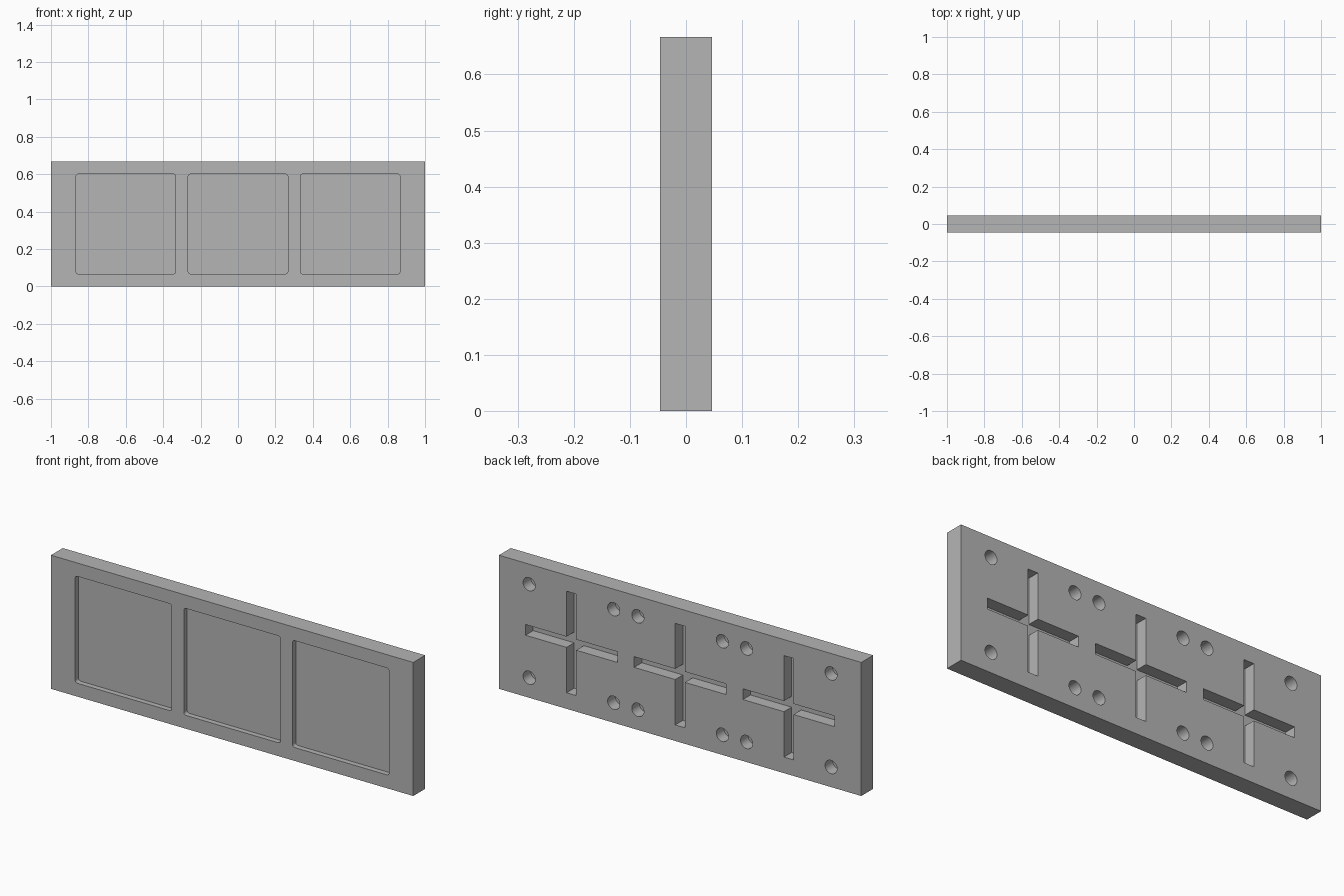
import bpy, bmesh, math

if "Cube" in bpy.data.objects:
    bpy.data.objects.remove(bpy.data.objects["Cube"], do_unlink=True)

WIDTH, HEIGHT, THICK = 2.0, 2 / 3, 0.0933
FRONT, BACK = -THICK / 2, THICK / 2
MID = HEIGHT / 2
PITCH = 0.6
POCKET_DEPTH, BACK_DEPTH = 0.0267, 0.06
CLEAR = 0.05  # how far cutters stick out of the plate

grey = bpy.data.materials.new("plain grey")
grey.use_nodes = True
colour = (0.46, 0.46, 0.46, 1)
grey.diffuse_color = colour
grey.node_tree.nodes["Principled BSDF"].inputs["Base Color"].default_value = colour


def rounded_square(half, radius, steps=6):
    points = []
    for quarter, (sx, sz) in enumerate([(1, 1), (-1, 1), (-1, -1), (1, -1)]):
        for i in range(steps + 1):
            a = (quarter + i / steps) * math.pi / 2
            points.append((sx * (half - radius) + radius * math.cos(a),
                           sz * (half - radius) + radius * math.sin(a)))
    return points


def circle(radius, sides=32):
    return [(radius * math.cos(math.tau * i / sides),
             radius * math.sin(math.tau * i / sides)) for i in range(sides)]


def cross(reach, half):
    arm = [(reach, -half), (reach, half), (half, half)]
    points = []
    for _ in range(4):
        points += arm
        arm = [(-z, x) for x, z in arm]
    return points


def add_prism(bm, points, x, z, y0, y1):
    """Extrude an outline in the xz plane from y0 to y1."""
    face = bm.faces.new([bm.verts.new((x + px, y0, z + pz)) for px, pz in points])
    top = bmesh.ops.extrude_face_region(bm, geom=[face])["geom"]
    verts = [g for g in top if isinstance(g, bmesh.types.BMVert)]
    bmesh.ops.translate(bm, vec=(0, y1 - y0, 0), verts=verts)


def make_object(name, bm):
    bmesh.ops.recalc_face_normals(bm, faces=bm.faces)
    mesh = bpy.data.meshes.new(name)
    bm.to_mesh(mesh)
    bm.free()
    mesh.materials.append(grey)
    obj = bpy.data.objects.new(name, mesh)
    bpy.context.collection.objects.link(obj)
    return obj


# Solid plate
bm = bmesh.new()
w, h = WIDTH / 2, HEIGHT / 2
add_prism(bm, [(-w, -h), (w, -h), (w, h), (-w, h)], 0, MID, FRONT, BACK)
plate = make_object("three_bay_plate", bm)

# Per bay: square pocket in front, cross slot and four round holes behind
bm = bmesh.new()
for x in (-PITCH, 0, PITCH):
    add_prism(bm, rounded_square(0.2667, 0.0133), x, MID, FRONT - CLEAR, FRONT + POCKET_DEPTH)
    add_prism(bm, cross(0.2533, 0.0267), x, MID, BACK - BACK_DEPTH, BACK + CLEAR)
    for sx in (-1, 1):
        for sz in (-1, 1):
            add_prism(bm, circle(0.0333), x + sx * 0.2333, MID + sz * 0.2333,
                      BACK - BACK_DEPTH, BACK + CLEAR)
cutter = make_object("recess_cutter", bm)
cutter.hide_render = True

# Cut the recesses
cut = plate.modifiers.new("recesses", "BOOLEAN")
cut.operation = "DIFFERENCE"
cut.solver = "EXACT"
cut.object = cutter
bpy.ops.object.select_all(action="DESELECT")
plate.select_set(True)
bpy.context.view_layer.objects.active = plate
bpy.ops.object.modifier_apply(modifier=cut.name)
bpy.data.objects.remove(cutter, do_unlink=True)

# Round walls shade smoothly, edges stay crisp
bpy.ops.object.shade_smooth_by_angle(angle=math.radians(30))
